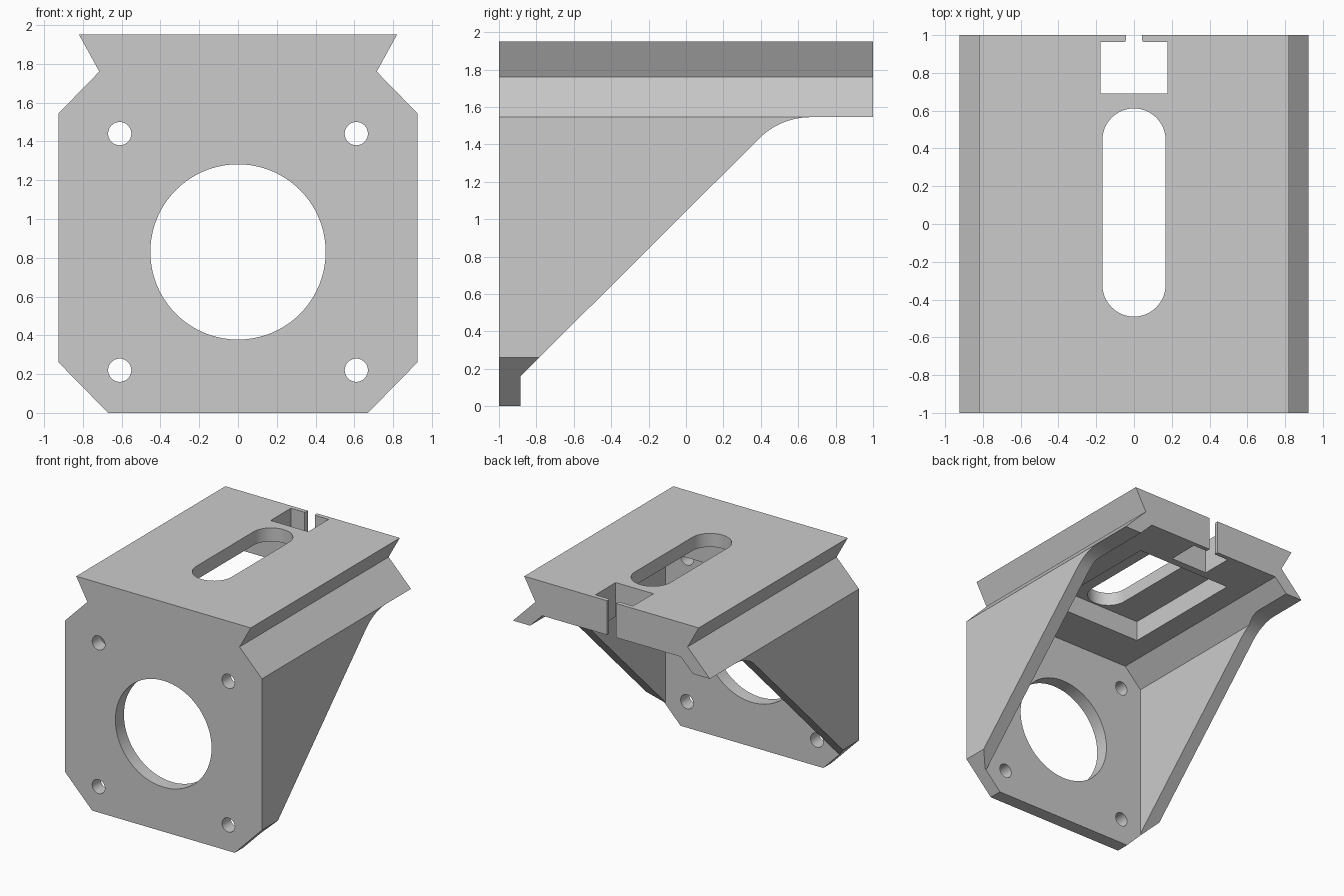
import bpy, bmesh
from math import cos, sin, pi, radians

cube = bpy.data.objects.get("Cube")
if cube:
    bpy.data.objects.remove(cube, do_unlink=True)

grey = bpy.data.materials.new("light_grey")
grey.use_nodes = True
grey.diffuse_color = (0.6, 0.6, 0.6, 1)
grey.node_tree.nodes["Principled BSDF"].inputs["Base Color"].default_value = (0.6, 0.6, 0.6, 1)


def prism(name, points, axis, start, end):
    """Extrude a 2D outline along an axis."""
    place = {"X": lambda u, v, t: (t, u, v),
             "Y": lambda u, v, t: (u, t, v),
             "Z": lambda u, v, t: (u, v, t)}[axis]
    bm = bmesh.new()
    low = [bm.verts.new(place(u, v, start)) for u, v in points]
    high = [bm.verts.new(place(u, v, end)) for u, v in points]
    bm.faces.new(low)
    bm.faces.new(high)
    for i in range(len(low)):
        j = (i + 1) % len(low)
        bm.faces.new((low[i], low[j], high[j], high[i]))
    bmesh.ops.recalc_face_normals(bm, faces=bm.faces)
    mesh = bpy.data.meshes.new(name)
    bm.to_mesh(mesh)
    bm.free()
    mesh.materials.append(grey)
    obj = bpy.data.objects.new(name, mesh)
    bpy.context.collection.objects.link(obj)
    return obj


def arc(cx, cy, r, a0, a1, n):
    return [(cx + r * cos(radians(a0 + (a1 - a0) * i / n)),
             cy + r * sin(radians(a0 + (a1 - a0) * i / n))) for i in range(n + 1)]


def circle(cx, cy, r, n):
    return arc(cx, cy, r, 0, 360, n)[:-1]


def mirrored(half):
    """Close a right-hand outline with its mirror image."""
    return half + [(-x, z) for x, z in reversed(half)]


def rectangle(x, y0, y1):
    return [(-x, y0), (x, y0), (x, y1), (-x, y1)]


# Solid block with dovetail rails and clipped lower corners
bracket = prism("motor_bracket", mirrored(
    [(0.67, 0), (0.925, 0.26), (0.925, 1.545), (0.715, 1.76), (0.82, 1.95)]), "Y", -1, 1)

# Hollow between the side walls
cutters = [prism("inner_hollow", mirrored(
    [(0.81, -0.1), (0.81, 1.5), (0.65, 1.66)]), "Y", -0.885, 1.1)]

# Sloping cut that leaves triangular side walls
cutters.append(prism("gusset_cut", [(1.1, -0.1), (-0.885, -0.1), (-0.885, 0.16)]
                     + arc(0.665, 1.159, 0.386, 135, 90, 12) + [(1.1, 1.545)], "X", -1.2, 1.2))

# Central opening and bolt holes in the front plate
cutters.append(prism("centre_hole", circle(0, 0.83, 0.452, 80), "Y", -1.1, -0.8))
for x in (-0.61, 0.61):
    for z in (0.22, 1.44):
        cutters.append(prism("bolt_hole", circle(x, z, 0.06, 32), "Y", -1.1, -0.8))

# Pocket under the top plate and the long slot through it
cutters.append(prism("underside_pocket", rectangle(0.455, -0.505, 0.625), "Z", 1.5, 1.835))
cutters.append(prism("long_slot", arc(0, 0.445, 0.167, 0, 180, 24)
                     + arc(0, -0.323, 0.167, 180, 360, 24), "Z", 1.6, 2.1))

# Square window at the rear with a narrow gap in its back wall
cutters.append(prism("rear_window", rectangle(0.177, 0.69, 0.963), "Z", 1.4, 2.1))
cutters.append(prism("rear_gap", mirrored(
    [(0.048, 0.95), (0.048, 0.963), (0.042, 0.975), (0.039, 1.1)]), "Z", 1.4, 2.1))

bpy.context.view_layer.objects.active = bracket
for cutter in cutters:
    mod = bracket.modifiers.new(cutter.name, "BOOLEAN")
    mod.operation = "DIFFERENCE"
    mod.solver = "EXACT"
    mod.object = cutter
    cutter.hide_render = True
    bpy.ops.object.modifier_apply(modifier=mod.name)
    bpy.data.objects.remove(cutter, do_unlink=True)

bpy.ops.object.select_all(action="DESELECT")
bracket.select_set(True)
bpy.ops.object.shade_smooth_by_angle(angle=radians(30))
